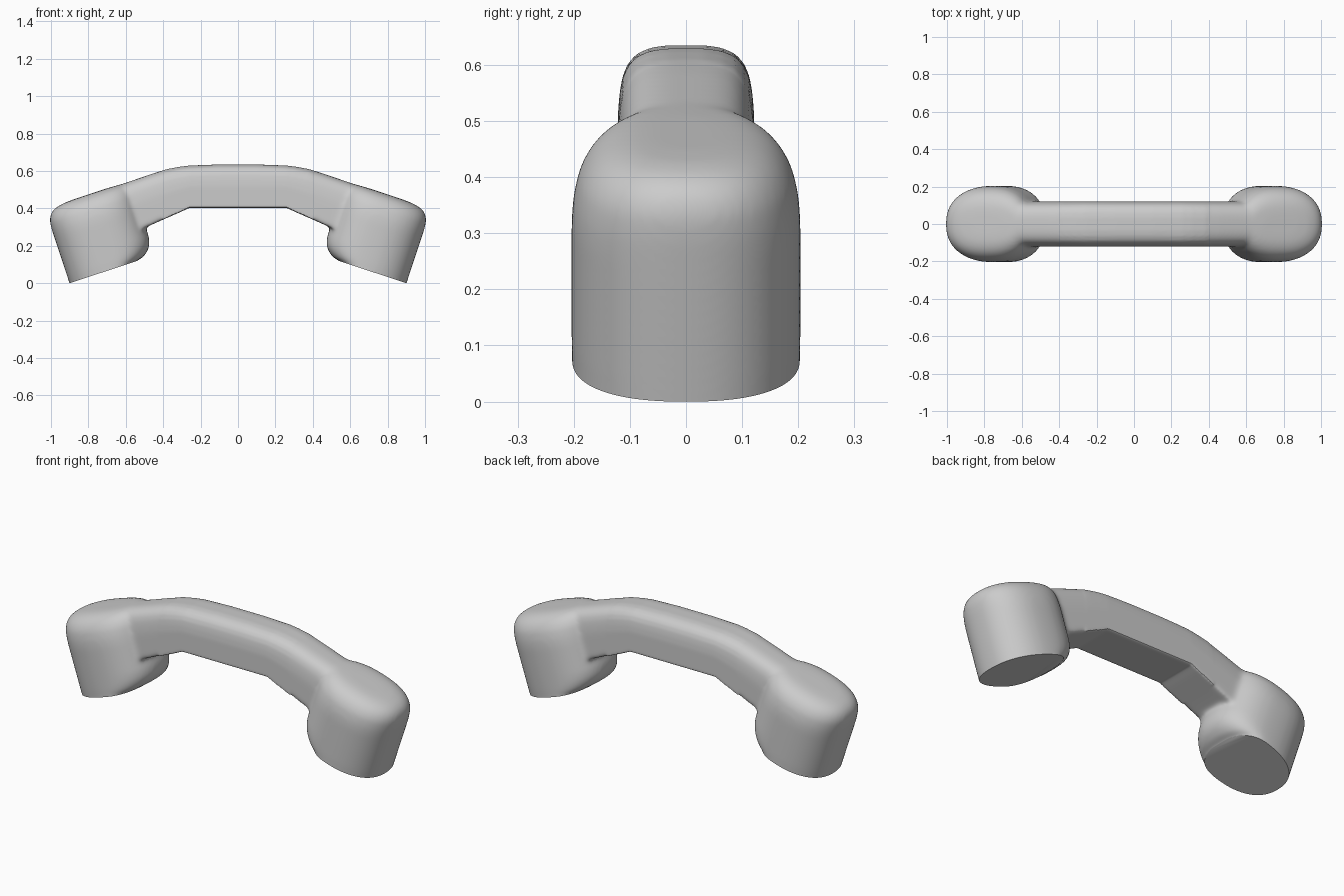
import bpy, bmesh, math
from mathutils import Vector

if "Cube" in bpy.data.objects:
    bpy.data.objects.remove(bpy.data.objects["Cube"])

TILT = math.radians(18.3)
U = Vector((math.cos(TILT), 0, math.sin(TILT)))     # along the cup face
W = Vector((-math.sin(TILT), 0, math.cos(TILT)))    # along the cup axis
ORIGIN = Vector((-0.9, 0, 0))


def loft(bm, rings):
    loops = [[bm.verts.new(p) for p in r] for r in rings]
    n = len(loops[0])
    for a, b in zip(loops, loops[1:]):
        for i in range(n):
            bm.faces.new((a[i], a[(i + 1) % n], b[(i + 1) % n], b[i]))
    bm.faces.new(loops[0])
    bm.faces.new(loops[-1])


def spow(v, e):
    return math.copysign(abs(v) ** e, v)


def cup_ring(w, outer, inner, ry, side, n=96, e=2 / 2.35):
    pts = []
    for i in range(n):
        a = 2 * math.pi * i / n
        c, s = spow(math.cos(a), e), spow(math.sin(a), e)
        p = ORIGIN + U * (0.24 + c * (inner if c > 0 else outer)) + W * w
        pts.append((p.x * side, s * ry, p.z))
    return pts


bm = bmesh.new()

# Ear and mouth cups: height, outer radius, inner radius, half width
cup = [(-0.08, .241, .12, .203), (0, .241, .13, .203), (.008, .241, .175, .203),
       (.03, .241, .207, .204), (.06, .241, .23, .204), (.10, .241, .24, .204),
       (.26, .241, .24, .204), (.30, .241, .24, .201), (.345, .238, .24, .191),
       (.375, .226, .235, .174), (.395, .207, .225, .154), (.408, .18, .21, .13),
       (.416, .14, .19, .10), (.419, .08, .12, .06)]
for side in (1, -1):
    loft(bm, [cup_ring(*r, side) for r in cup])

# Handle: top and underside points swept with a round-topped section
half = [((-.8, .472), (-.7, .22)), ((-.6, .538), (-.5, .295)),
        ((-.46, .586), (-.43, .327)), ((-.38, .611), (-.35, .362)),
        ((-.31, .624), (-.30, .384)), ((-.26, .630), (-.262, .402)),
        ((-.1, .636), (-.1, .402))]
stations = half + [((-t[0], t[1]), (-b[0], b[1])) for t, b in reversed(half)]
prof = [(.121, 0), (.121, .5), (.118, .64), (.113, .76), (.103, .86),
        (.088, .93), (.065, .975), (.035, .995)]
section = prof + [(-y, t) for y, t in reversed(prof)]
loft(bm, [[(b[0] + (t[0] - b[0]) * k, y, b[1] + (t[1] - b[1]) * k)
           for y, k in section] for t, b in stations])

bmesh.ops.recalc_face_normals(bm, faces=bm.faces)
mesh = bpy.data.meshes.new("handset")
bm.to_mesh(mesh)
bm.free()
obj = bpy.data.objects.new("handset", mesh)
bpy.context.collection.objects.link(obj)

# Fuse the parts into one skin
mod = obj.modifiers.new("fuse", 'REMESH')
mod.mode = 'VOXEL'
mod.voxel_size = 0.008
dg = bpy.context.evaluated_depsgraph_get()
fused = bpy.data.meshes.new_from_object(obj.evaluated_get(dg))
obj.modifiers.clear()
obj.data = fused

# Soften the joints, keeping the grip's lower edges crisp
bm = bmesh.new()
bm.from_mesh(fused)
for k in range(16):
    limit = 0 if k < 2 else 0.40
    bmesh.ops.smooth_vert(bm, verts=[v for v in bm.verts if abs(v.co.x) >= limit],
                          factor=0.5, use_axis_x=True, use_axis_y=True, use_axis_z=True)

# Slice the flat cup faces
for side in (1, -1):
    part = [f for f in bm.faces if f.calc_center_median().x * side < -0.3]
    geom = part + list({e for f in part for e in f.edges}) + list({v for f in part for v in f.verts})
    cut = bmesh.ops.bisect_plane(bm, geom=geom, dist=1e-5,
                                 plane_co=(-0.9 * side, 0, 0),
                                 plane_no=(W.x * side, 0, W.z), clear_inner=True)
    edges = [g for g in cut["geom_cut"] if isinstance(g, bmesh.types.BMEdge)]
    bmesh.ops.holes_fill(bm, edges=edges, sides=0)
bmesh.ops.recalc_face_normals(bm, faces=bm.faces)
bm.to_mesh(fused)
bm.free()

bpy.context.view_layer.objects.active = obj
obj.select_set(True)
bpy.ops.object.shade_smooth_by_angle(angle=math.radians(35))
